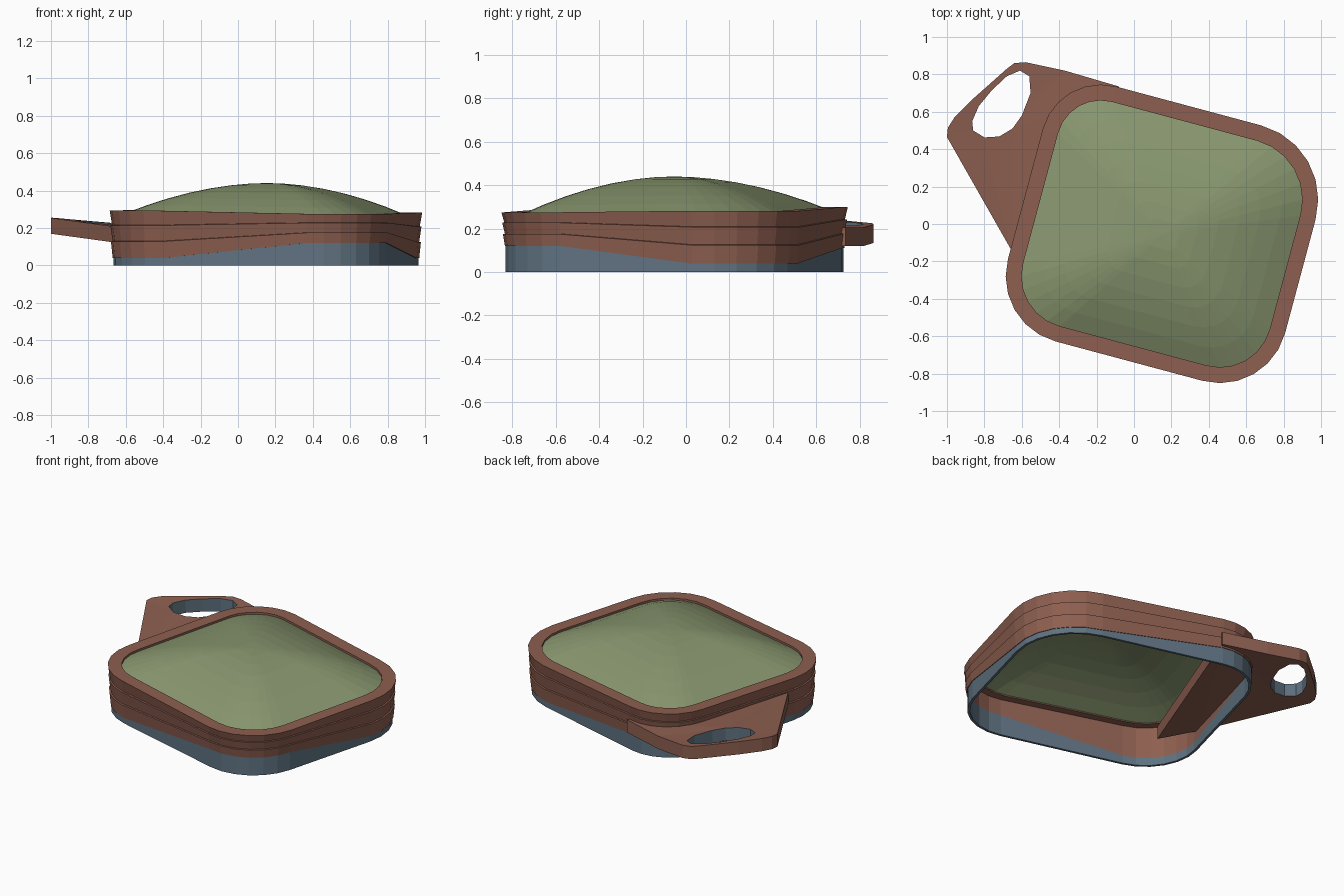
import bpy, bmesh, math

if "Cube" in bpy.data.objects:
    bpy.data.objects.remove(bpy.data.objects["Cube"])

ANG = math.radians(15)
C, S = math.cos(ANG), math.sin(ANG)
CX, CY = 0.155, -0.057
HU, HV = 0.767, 0.70
# corners in order: back right, back left, front left, front right
SIGN = [(1, 1), (-1, 1), (-1, -1), (1, -1)]
RADIUS = [0.41, 0.32, 0.36, 0.36]
LOW = [0.038, 0.11, 0.038, 0.12]
TOP = [0.282, 0.30, 0.292, 0.275]
SEG = 6


def material(name, rgb):
    m = bpy.data.materials.new(name)
    m.diffuse_color = (*rgb, 1)
    m.use_nodes = True
    m.node_tree.nodes["Principled BSDF"].inputs["Base Color"].default_value = m.diffuse_color
    return m


BROWN = material("brown", (0.27, 0.115, 0.08))
GREEN = material("green", (0.25, 0.31, 0.16))
BLUE = material("blue", (0.115, 0.17, 0.22))


def finish(bm, name, *mats):
    bmesh.ops.recalc_face_normals(bm, faces=bm.faces)
    me = bpy.data.meshes.new(name)
    bm.to_mesh(me)
    bm.free()
    for m in mats:
        me.materials.append(m)
    ob = bpy.data.objects.new(name, me)
    bpy.context.collection.objects.link(ob)
    return ob


def ring(bm, off, zf, scale=1.0):
    """Turned rounded rectangle; zf gives the height at each corner."""
    out = []
    for k, (su, sv) in enumerate(SIGN):
        r = RADIUS[k] - off
        for i in range(SEG + 1):
            a = math.pi / 2 * (k + i / SEG)
            u = (su * (HU - RADIUS[k]) + r * math.cos(a)) * scale
            v = (sv * (HV - RADIUS[k]) + r * math.sin(a)) * scale
            out.append(bm.verts.new((CX + C * u + S * v, CY - S * u + C * v, zf(k))))
    return out


def bridge(bm, a, b):
    n = len(a)
    for i in range(n):
        j = (i + 1) % n
        bm.faces.new((a[i], a[j], b[j], b[i]))


def loft(name, profile, mat):
    bm = bmesh.new()
    rings = [ring(bm, off, zf) for off, zf in profile]
    for a, b in zip(rings, rings[1:] + rings[:1]):
        bridge(bm, a, b)
    return finish(bm, name, mat)


def mix(f):
    return lambda k: LOW[k] + (TOP[k] - LOW[k]) * f


def top(d):
    return lambda k: TOP[k] + d


# thin base wall, open underneath
loft("base_wall", [(0.02, lambda k: 0), (0.02, lambda k: LOW[k] + 0.015),
                   (0.036, lambda k: LOW[k] + 0.015), (0.036, lambda k: 0)], BLUE)

# rim with three overlapping bands and an inward lip
loft("banded_rim", [(0.016, mix(0)), (0.007, mix(0.35)), (0.016, mix(0.36)),
                    (0.004, mix(0.69)), (0.013, mix(0.70)), (0.0, mix(1)),
                    (0.085, top(0)), (0.085, top(-0.03)),
                    (0.034, top(-0.03)), (0.034, mix(0))], BROWN)

# domed panel
bm = bmesh.new()
prev = None
for s in (1, 0.85, 0.7, 0.55, 0.4, 0.25, 0.12):
    cur = ring(bm, 0.084, lambda k: 0.44 + (TOP[k] - 0.014 - 0.44) * s ** 1.9, s)
    if prev:
        bridge(bm, prev, cur)
    prev = cur
apex = bm.verts.new((CX, CY, 0.44))
for i in range(len(prev)):
    bm.faces.new((prev[i], prev[(i + 1) % len(prev)], apex))
dome = finish(bm, "dome_panel", GREEN)
mod = dome.modifiers.new("thickness", 'SOLIDIFY')
mod.thickness = 0.012
mod.offset = -1

# pull handle, curling up towards its tip
OUTER = [(-0.515, -0.395), (-0.65, -0.15), (-1, 0.465), (-0.995, 0.515), (-0.96, 0.57),
         (-0.86, 0.67), (-0.68, 0.83), (-0.64, 0.86), (-0.58, 0.865), (-0.37, 0.82),
         (-0.08, 0.735)]
HOLE = [(-0.68, 0.79), (-0.61, 0.82), (-0.56, 0.79), (-0.553, 0.70), (-0.6, 0.58),
        (-0.65, 0.51), (-0.72, 0.468), (-0.80, 0.463), (-0.86, 0.50), (-0.865, 0.55),
        (-0.83, 0.63), (-0.76, 0.715)]


def handle_z(x, y):
    u = C * (x - CX) - S * (y - CY)
    t = max(0, (-u - 0.72) / 0.54)
    return 0.12 + 0.05 * t ** 1.5


bm = bmesh.new()
edges, sides = [], []
for loop, mi in ((OUTER, 0), (HOLE, 1)):
    lo = [bm.verts.new((x, y, handle_z(x, y))) for x, y in loop]
    hi = [bm.verts.new((x, y, handle_z(x, y) + 0.085)) for x, y in loop]
    sides.append((lo, hi, mi))
for level in (0, 1):
    es = []
    for s in sides:
        vs = s[level]
        es += [bm.edges.new((vs[i], vs[(i + 1) % len(vs)])) for i in range(len(vs))]
    bmesh.ops.triangle_fill(bm, use_beauty=True, use_dissolve=False, edges=es,
                            normal=(0, 0, 1))
for lo, hi, mi in sides:
    before = set(bm.faces)
    bridge(bm, lo, hi)
    for f in set(bm.faces) - before:
        f.material_index = mi
finish(bm, "pull_handle", BROWN, BLUE)
